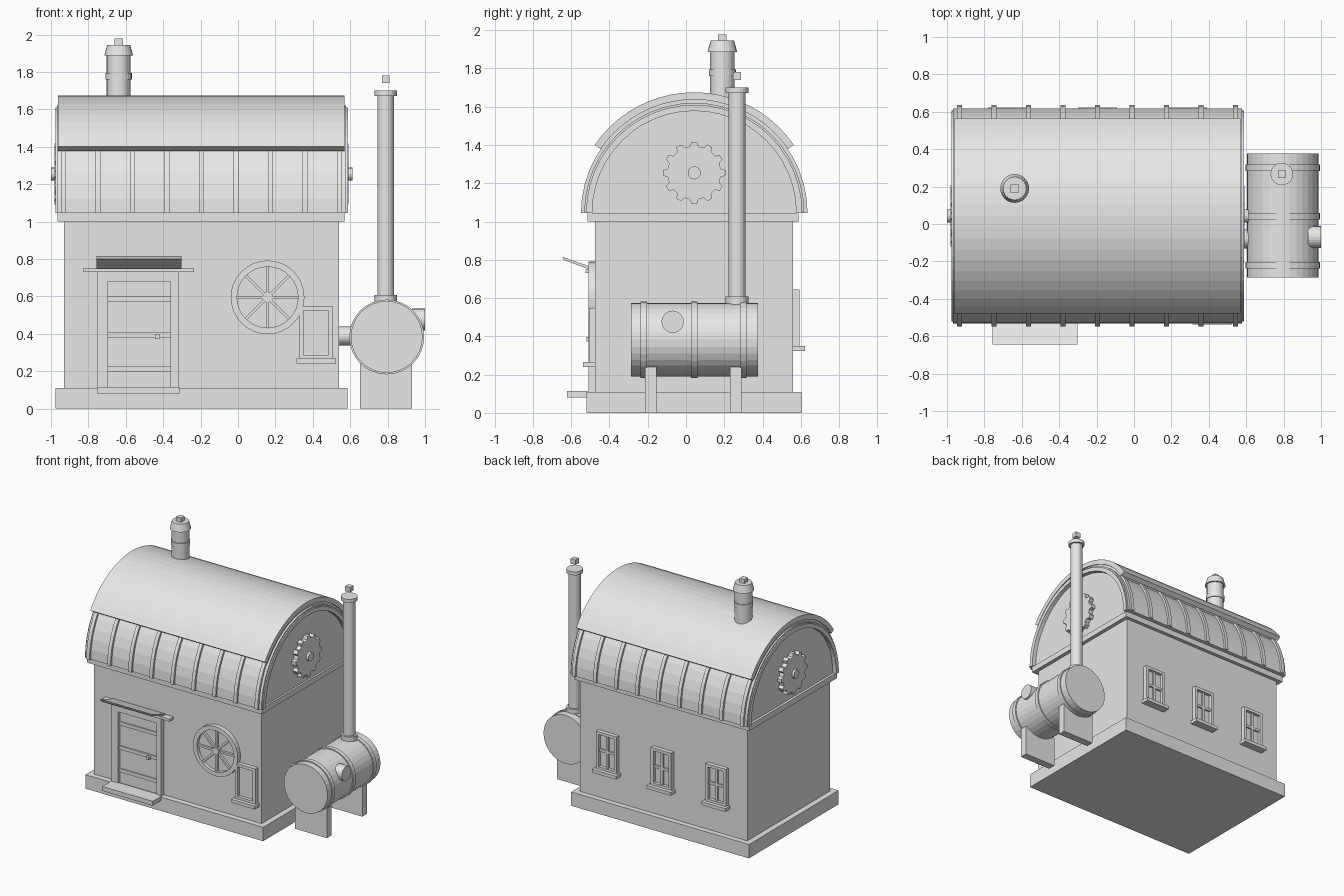
import bpy, bmesh
from math import sin, cos, pi, radians
from mathutils import Matrix

cube = bpy.data.objects.get("Cube")
if cube:
    bpy.data.objects.remove(cube, do_unlink=True)

GREY = (0.8, 0.8, 0.8, 1)
mat = bpy.data.materials.new("light_grey")
mat.use_nodes = True
mat.diffuse_color = GREY
mat.node_tree.nodes["Principled BSDF"].inputs["Base Color"].default_value = GREY


def finish(name, bm):
    bmesh.ops.recalc_face_normals(bm, faces=bm.faces)
    me = bpy.data.meshes.new(name)
    bm.to_mesh(me)
    bm.free()
    me.materials.append(mat)
    ob = bpy.data.objects.new(name, me)
    bpy.context.collection.objects.link(ob)
    return ob


def place(axis, u, v, t):
    return {"X": (t, u, v), "Y": (u, t, v), "Z": (u, v, t)}[axis]


def box(name, x, y, z):
    """Box from (low, high) pairs."""
    bm = bmesh.new()
    bmesh.ops.create_cube(bm, size=1)
    for v in bm.verts:
        v.co = [(a + b) / 2 + c * (b - a) for (a, b), c in zip((x, y, z), v.co)]
    return finish(name, bm)


def prism(name, pts, axis, lo, hi, centre=(0, 0), top=1):
    """Outline extruded along an axis, optionally tapered."""
    bm = bmesh.new()
    cu, cv = centre
    a = [bm.verts.new(place(axis, cu + u, cv + v, lo)) for u, v in pts]
    b = [bm.verts.new(place(axis, cu + u * top, cv + v * top, hi)) for u, v in pts]
    bm.faces.new(a)
    bm.faces.new(b)
    for i in range(len(a)):
        j = (i + 1) % len(a)
        bm.faces.new((a[i], a[j], b[j], b[i]))
    return finish(name, bm)


def arc(r, n, start=0, end=2 * pi):
    return [(r * cos(start + (end - start) * i / n), r * sin(start + (end - start) * i / n))
            for i in range(n + 1)]


def cyl(name, r, axis, lo, hi, centre, n=24, top=1):
    return prism(name, arc(r, n)[:-1], axis, lo, hi, centre, top)


def arch(name, r0, r1, lo, hi, start=0, end=pi, n=24):
    """Curved roof layer."""
    pts = arc(r1, n, start, end) + arc(r0, n, start, end)[::-1]
    return prism(name, pts, "X", lo, hi, (CY, EAVE))


def ring(name, r0, r1, axis, lo, hi, centre, n=32):
    bm = bmesh.new()
    loops = [[bm.verts.new(place(axis, centre[0] + u, centre[1] + v, t)) for u, v in arc(r, n)[:-1]]
             for r, t in ((r0, lo), (r1, lo), (r1, hi), (r0, hi))]
    for a, b in zip(loops, loops[1:] + loops[:1]):
        for i in range(n):
            j = (i + 1) % n
            bm.faces.new((a[i], a[j], b[j], b[i]))
    return finish(name, bm)


def window(name, x, z0, z1, wall, out, mullions):
    """Framed window on a wall facing out (-1 front, 1 back)."""
    def d(a, b):
        return tuple(sorted((wall + out * a, wall + out * b)))
    w, t = 0.09, 0.023
    for s in (-1, 1):
        box(name + "_jamb", sorted((x + s * w, x + s * (w - t))), d(-0.01, 0.033), (z0, z1))
    box(name + "_head", (x - w, x + w), d(-0.01, 0.033), (z1 - t, z1))
    box(name + "_foot", (x - w, x + w), d(-0.01, 0.033), (z0, z0 + t))
    box(name + "_pane", (x - w + t, x + w - t), d(-0.01, 0.008), (z0 + t, z1 - t))
    box(name + "_sill", (x - 0.105, x + 0.105), d(-0.01, 0.062), (z0 - 0.022, z0 + 0.004))
    if mullions:
        mid = (z0 + z1) / 2
        box(name + "_upright", (x - 0.01, x + 0.01), d(0, 0.022), (z0 + t, z1 - t))
        box(name + "_crossbar", (x - w + t, x + w - t), d(0, 0.022), (mid - 0.01, mid + 0.01))


CX, CY, EAVE = -0.195, 0.043, 1.045
FRONT, BACK = -0.475, 0.56

# House body
box("plinth", (-0.975, 0.585), (-0.52, 0.603), (0, 0.11))
box("walls", (-0.93, 0.54), (FRONT, BACK), (0.1, 1.02))
box("eave_slab", (-0.965, 0.57), (-0.515, 0.588), (1.0, EAVE))

# Barrel roof with ribs and ridge cap
prism("gable_core", arc(0.54, 24, 0, pi), "X", -0.945, 0.555, (CY, EAVE))
arch("roof_shell", 0.533, 0.575, -0.968, 0.578)
arch("ridge_cap", 0.592, 0.63, -0.963, 0.57, radians(34.3), radians(145.7), 20)
arch("ridge_lining", 0.57, 0.595, -0.955, 0.562, radians(36), radians(144), 20)
for i in range(9):
    x = CX + (i - 4) * 0.1845
    arch("roof_rib", 0.57, 0.592, x - 0.014, x + 0.014)

# Gable trims and gears on both ends
gear = []
for i in range(12):
    for off, r in ((-0.3, 0.14), (-0.17, 0.163), (0.17, 0.163), (0.3, 0.14)):
        a = (i + off) * pi / 6
        gear.append((r * cos(a), r * sin(a)))
for s in (-1, 1):
    def span(a, b):
        return sorted((CX + s * a, CX + s * b))
    arch("gable_trim", 0.533, 0.565, *span(0.76, 0.782))
    prism("gable_gear", gear, "X", *span(0.74, 0.787), (CY, 1.254))
    cyl("gear_hub", 0.034, "X", *span(0.75, 0.806), (CY, 1.254), 16)

# Chimney
C = (-0.638, 0.19)
cyl("chimney_shaft", 0.064, "Z", 1.55, 1.89, C)
cyl("chimney_band", 0.07, "Z", 1.76, 1.795, C)
cyl("chimney_hood", 0.077, "Z", 1.887, 1.945, C, top=0.8)
box("chimney_knob", (C[0] - 0.022, C[0] + 0.022), (C[1] - 0.022, C[1] + 0.022), (1.94, 1.978))

# Door
for x0, x1 in ((-0.755, -0.695), (-0.36, -0.318)):
    box("door_post", (x0, x1), (-0.51, FRONT + 0.01), (0.11, 0.735))
box("door_header", (-0.755, -0.318), (-0.51, FRONT + 0.01), (0.68, 0.735))
box("door_leaf", (-0.695, -0.36), (-0.488, FRONT + 0.01), (0.11, 0.68))
for z in (0.213, 0.393, 0.585):
    box("door_rail", (-0.695, -0.36), (-0.498, FRONT), (z - 0.014, z + 0.014))
box("door_handle", (-0.445, -0.42), (-0.52, FRONT), (0.373, 0.397))
box("door_lintel", (-0.83, -0.235), (-0.525, FRONT + 0.01), (0.73, 0.75))
box("door_step", (-0.755, -0.313), (-0.622, -0.5), (0.08, 0.115))
prism("door_canopy", [(FRONT, 0.738), (-0.64, 0.8), (-0.645, 0.815), (FRONT, 0.755)],
      "X", -0.757, -0.302)

# Round spoked window
W = (0.158, 0.595)
ring("round_frame", 0.163, 0.197, "Y", -0.51, FRONT + 0.01, W)
cyl("round_pane", 0.17, "Y", -0.483, FRONT + 0.01, W, 32)
cyl("round_hub", 0.028, "Y", -0.508, FRONT, W, 16)
for i in range(4):
    spoke = box("round_spoke", (-0.166, 0.166), (-0.5, FRONT), (-0.008, 0.008))
    spoke.data.transform(Matrix.Translation((W[0], 0, W[1])) @ Matrix.Rotation(i * pi / 4, 4, "Y"))

# Rectangular windows
window("front_window", 0.418, 0.263, 0.547, FRONT, -1, False)
for i in (-1, 0, 1):
    window("back_window", CX + i * 0.48, 0.345, 0.645, BACK, 1, True)

# Boiler tank
T = (0.795, 0.383)
cyl("tank", 0.192, "Y", -0.287, 0.376, T, 32)
for y in (-0.22, 0.042, 0.3):
    ring("tank_band", 0.185, 0.2, "Y", y - 0.017, y + 0.017, T)
for y in (-0.185, 0.26):
    box("tank_leg", (0.652, 0.93), (y - 0.03, y + 0.03), (0, 0.24))
cyl("tank_port", 0.058, "X", 0.93, 1.0, (-0.07, 0.476))
cyl("feed_pipe", 0.05, "X", 0.53, 0.63, (-0.08, 0.388))

# Exhaust stack
S = (0.79, 0.267)
cyl("stack", 0.045, "Z", 0.54, 1.69, S)
cyl("stack_foot", 0.06, "Z", 0.56, 0.608, S)
cyl("stack_rim", 0.06, "Z", 1.672, 1.7, S)
box("stack_knob", (S[0] - 0.021, S[0] + 0.021), (S[1] - 0.021, S[1] + 0.021), (1.74, 1.78))
